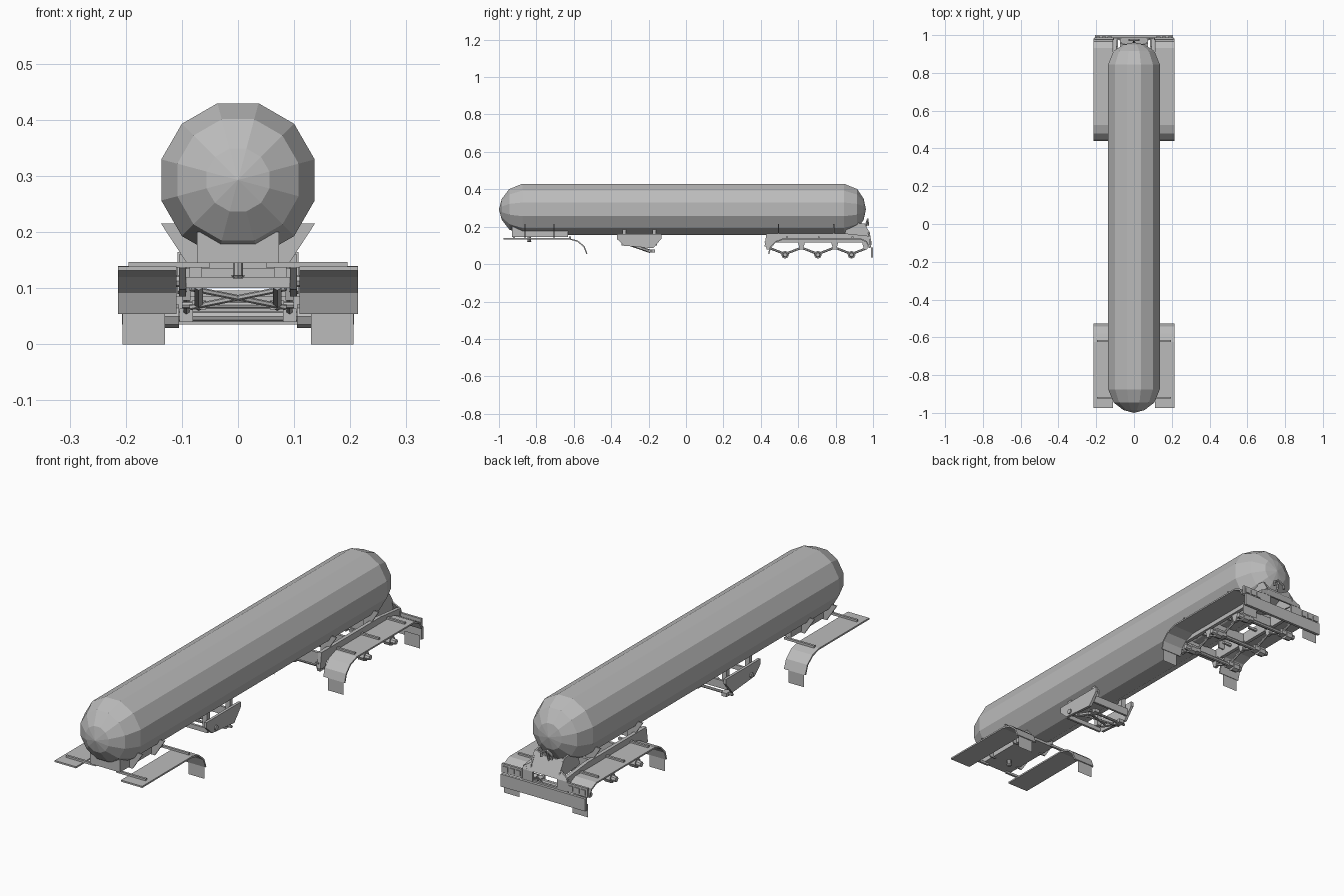
import bpy, bmesh, math
from mathutils import Vector

if "Cube" in bpy.data.objects:
    bpy.data.objects.remove(bpy.data.objects["Cube"])

grey = bpy.data.materials.new("painted_grey")
grey.diffuse_color = (0.5, 0.5, 0.5, 1)
grey.use_nodes = True
grey.node_tree.nodes["Principled BSDF"].inputs["Base Color"].default_value = grey.diffuse_color


def finish(bm, name):
    bmesh.ops.recalc_face_normals(bm, faces=bm.faces)
    me = bpy.data.meshes.new(name)
    bm.to_mesh(me)
    bm.free()
    me.materials.append(grey)
    ob = bpy.data.objects.new(name, me)
    bpy.context.collection.objects.link(ob)
    return ob


def hull(name, a, b):
    """Solid between two matching outlines."""
    bm = bmesh.new()
    va, vb = [bm.verts.new(p) for p in a], [bm.verts.new(p) for p in b]
    n = len(a)
    bm.faces.new(va)
    bm.faces.new(vb[::-1])
    for i in range(n):
        bm.faces.new((va[i], va[(i + 1) % n], vb[(i + 1) % n], vb[i]))
    return finish(bm, name)


def side_prism(name, yz, x0, x1):
    return hull(name, [(x0, y, z) for y, z in yz], [(x1, y, z) for y, z in yz])


def front_prism(name, xz, y0, y1):
    return hull(name, [(x, y0, z) for x, z in xz], [(x, y1, z) for x, z in xz])


def box(name, x0, x1, y0, y1, z0, z1):
    return side_prism(name, [(y0, z0), (y1, z0), (y1, z1), (y0, z1)], x0, x1)


def rod(name, p, q, r, sides=8, r2=None):
    p, q = Vector(p), Vector(q)
    d = q - p
    bm = bmesh.new()
    bmesh.ops.create_cone(bm, cap_ends=True, segments=sides, radius1=r,
                          radius2=r if r2 is None else r2, depth=d.length)
    ob = finish(bm, name)
    ob.location = (p + q) / 2
    ob.rotation_euler = d.to_track_quat('Z', 'Y').to_euler()
    return ob


def strip(name, yz, x0, x1, t):
    """Bent sheet following a side profile."""
    bm = bmesh.new()
    rows = [(bm.verts.new((x0, y, z)), bm.verts.new((x1, y, z))) for y, z in yz]
    for a, b in zip(rows, rows[1:]):
        bm.faces.new((a[0], a[1], b[1], b[0]))
    ob = finish(bm, name)
    if t:
        m = ob.modifiers.new("thickness", 'SOLIDIFY')
        m.thickness = t
        m.offset = 0
    return ob


# Twelve-sided tank with domed ends
CZ, R = 0.293, 0.1415
profile = [(-0.985, .058), (-0.945, .112), (-0.875, R), (0.845, R), (0.915, .112), (0.95, .058)]
bm = bmesh.new()
rings = [[bm.verts.new((r * math.sin(math.radians(15 + 30 * i)), y,
                        CZ + r * math.cos(math.radians(15 + 30 * i)))) for i in range(12)]
         for y, r in profile]
for a, b in zip(rings, rings[1:]):
    for i in range(12):
        j = (i + 1) % 12
        bm.faces.new((a[i], a[j], b[j], b[i]))
for ring, y in ((rings[0], -1.0), (rings[-1], 0.962)):
    tip = bm.verts.new((0, y, CZ))
    for i in range(12):
        bm.faces.new((ring[i], ring[(i + 1) % 12], tip))
finish(bm, "tank")

# Front coupling block and king pin
box("coupling_block", -.073, .073, -.93, -.63, .145, .20)
rod("king_pin", (0, -.838, .122), (0, -.838, .146), .009)
rod("king_pin_flange", (0, -.838, .117), (0, -.838, .123), .008, 8, .013)

# Rear crossmembers of the chassis
for y in (.43, .615, .795):
    box("chassis_crossmember", -.095, .095, y, y + .012, .105, .16)

for s in (-1, 1):
    # Fenders with bent ends and thin mud flaps
    strip("front_fender", [(-.975, .135), (-.625, .135), (-.58, .123), (-.545, .094), (-.53, .055)],
          s * .11, s * .214, .007)
    strip("rear_fender", [(.442, .055), (.452, .09), (.48, .12), (.525, .136), (.93, .136),
                          (.965, .12), (.98, .09)], s * .11, s * .214, .007)
    for y in (-.53, .442, .978):
        strip("mud_flap", [(y, .058), (y, 0)], s * .13, s * .206, 0)
    # Fender support arms
    for y in (-.92, -.62, .54, .71, .89):
        box("fender_arm", s * .05, s * .195, y - .005, y + .005, .137, .147)
    # Thin tank saddles
    for y in (-.86, -.705, .495, .79):
        front_prism("tank_saddle", [(s * .137, .215), (s * .095, .215), (s * .06, .18),
                                    (s * .06, .14), (s * .088, .14)], y - .003, y + .003)
    # Chassis side rail and rear cheek
    side_prism("chassis_rail", [(.43, .165), (.42, .095), (.45, .09), (.47, .115), (.95, .115),
                                (.985, .09), (.985, .15), (.84, .165)], s * .092, s * .108)
    side_prism("rear_cheek", [(.845, .15), (.86, .20), (.915, .22), (.955, .215), (.985, .165),
                              (.985, .135)], s * .066, s * .073)
    # Suspension hangers, arms and hubs
    for y in (.44, .617, .795, .96):
        side_prism("hanger", [(y - .02, .12), (y - .008, .078), (y + .008, .078), (y + .02, .12)],
                   s * .085, s * .10)
    for y in (.53, .705, .885):
        rod("hub", (s * .105, y, .05), (s * .135, y, .05), .021, 8)
        rod("hub_cap", (s * .135, y, .05), (s * .155, y, .05), .014, 8, .011)
        for d in (-.083, .083):
            rod("spring_arm", (s * .092, y, .054), (s * .092, y + d, .086), .006, 6)
        box("axle_block", s * .08, s * .104, y - .016, y + .016, .04, .064)
    # Rear uprights and lamp panels with three lamps
    box("rear_upright", s * .06, s * .11, .975, .987, .085, .14)
    box("lamp_panel", s * .11, s * .21, .978, .988, .092, .132)
    for k in range(3):
        x = .128 + k * .031
        box("lamp", s * (x - .011), s * (x + .011), .988, .992, .101, .123)
    # Landing gear side plate, posts, leg and foot
    side_prism("landing_gear_plate", [(-.37, .16), (-.13, .16), (-.13, .138), (-.175, .085),
                                      (-.33, .098), (-.37, .135)], s * .093, s * .105)
    rod("landing_gear_pivot", (s * .105, -.305, .113), (s * .111, -.305, .113), .011)
    for y in (-.33, -.17):
        box("landing_gear_post", s * .064, s * .086, y - .01, y + .01, .118, .185)
    rod("landing_leg", (s * .07, -.30, .105), (s * .07, -.19, .068), .009, 6)
    box("landing_foot", s * .057, s * .082, -.205, -.165, .062, .078)
    rod("cross_brace", (s * .085, -.28, .10), (-s * .085, -.20, .066), .005, 6)

# Landing gear cross pieces
box("landing_gear_front_beam", -.093, .093, -.345, -.335, .10, .12)
box("landing_gear_rear_beam", -.093, .093, -.165, -.155, .10, .135)
rod("landing_gear_shaft", (-.1, -.185, .07), (.1, -.185, .07), .006)

# Axles
for y in (.53, .705, .885):
    rod("axle", (-.11, y, .05), (.11, y, .05), .009)

# Rear sloped panel, opening bars and bumper
back = [(-.11, .988, .135), (.11, .988, .135), (.105, .986, .150), (.073, .98, .17),
        (.066, .955, .218), (.03, .95, .20), (-.03, .95, .20), (-.066, .955, .218),
        (-.073, .98, .17), (-.105, .986, .150)]
hull("rear_panel", back, [(x, y - .008, z) for x, y, z in back])
box("rear_lower_bar", -.06, .06, .975, .985, .085, .096)
box("bumper", -.207, .207, .988, 1.0, .035, .09)

# Hose hook on the rear panel
rod("hook_stem", (0, .955, .185), (0, .972, .24), .005, 6)
for s in (-1, 1):
    rod("hook_arm", (0, .972, .24), (s * .026, .972, .225), .005, 6)
    rod("hook_tip", (s * .026, .972, .225), (s * .026, .975, .205), .005, 6)
